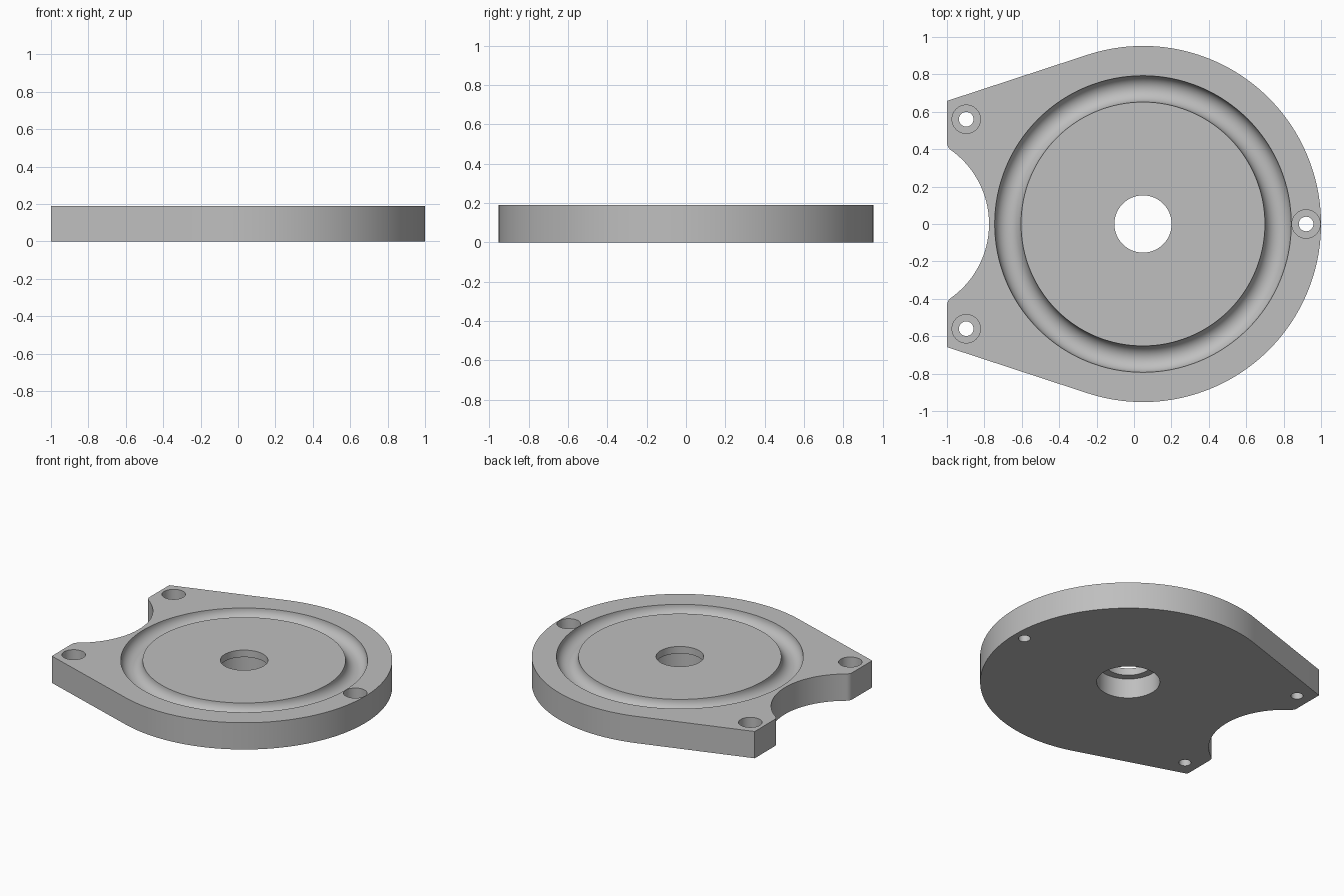
import bpy
import bmesh
from math import acos, atan2, cos, hypot, pi, radians, sin

if "Cube" in bpy.data.objects:
    bpy.data.objects.remove(bpy.data.objects["Cube"])

HEIGHT = 0.19
CX, RADIUS = 0.048, 0.952            # main disc
NOTCH_X, NOTCH_R = -1.26, 0.485      # round bite in the straight edge
FILLET = 0.05
CORNER_Y = 0.658

grey = bpy.data.materials.new("light grey")
grey.use_nodes = True
grey.diffuse_color = (0.52, 0.52, 0.52, 1)
grey.node_tree.nodes["Principled BSDF"].inputs["Base Color"].default_value = grey.diffuse_color


def arc(x, y, r, start, end, steps):
    return [(x + r * cos(start + (end - start) * i / steps),
             y + r * sin(start + (end - start) * i / steps)) for i in range(steps + 1)]


def add_object(name, bm):
    bmesh.ops.recalc_face_normals(bm, faces=bm.faces)
    mesh = bpy.data.meshes.new(name)
    bm.to_mesh(mesh)
    bm.free()
    mesh.materials.append(grey)
    obj = bpy.data.objects.new(name, mesh)
    bpy.context.collection.objects.link(obj)
    return obj


def prism(name, outline, bottom, top):
    bm = bmesh.new()
    face = bm.faces.new([bm.verts.new((x, y, bottom)) for x, y in outline])
    ext = bmesh.ops.extrude_face_region(bm, geom=[face])
    verts = [g for g in ext["geom"] if isinstance(g, bmesh.types.BMVert)]
    bmesh.ops.translate(bm, verts=verts, vec=(0, 0, top - bottom))
    return add_object(name, bm)


def cylinder(name, x, y, r, bottom, top, steps=64):
    return prism(name, arc(x, y, r, 0, 2 * pi, steps)[:-1], bottom, top)


def cut(target, cutter):
    cutter.hide_render = True
    mod = target.modifiers.new("cut", "BOOLEAN")
    mod.operation, mod.solver, mod.object = "DIFFERENCE", "EXACT", cutter
    bpy.context.view_layer.objects.active = target
    bpy.ops.object.modifier_apply(modifier=mod.name)
    bpy.data.objects.remove(cutter)


# Plate outline: disc, tangent sides, straight edge, rounded notch
tangent = atan2(CORNER_Y, -1 - CX) - acos(RADIUS / hypot(1 + CX, CORNER_Y))
fx = -1 + FILLET
fy = ((NOTCH_R + FILLET) ** 2 - (fx - NOTCH_X) ** 2) ** 0.5
notch_angle = atan2(fy, fx - NOTCH_X)
outline = arc(CX, 0, RADIUS, -tangent, tangent, 120)
outline.append((-1, CORNER_Y))
outline += arc(fx, fy, FILLET, pi, pi + notch_angle, 8)
outline += arc(NOTCH_X, 0, NOTCH_R, notch_angle, -notch_angle, 40)[1:-1]
outline += arc(fx, -fy, FILLET, pi - notch_angle, pi, 8)
outline.append((-1, -CORNER_Y))
plate = prism("mounting_plate", outline, 0, HEIGHT)

# Round-bottomed ring groove
bm = bmesh.new()
section = [bm.verts.new((CX + 0.7225 + x, 0, HEIGHT + z))
           for x, z in arc(0, 0, 0.0705, 0, 2 * pi, 32)[:-1]]
edges = [bm.edges.new((a, b)) for a, b in zip(section, section[1:] + section[:1])]
bmesh.ops.spin(bm, geom=section + edges, cent=(CX, 0, 0), axis=(0, 0, 1),
               angle=2 * pi, steps=128, use_merge=True)
bmesh.ops.remove_doubles(bm, verts=bm.verts, dist=0.0001)
cut(plate, add_object("groove_cutter", bm))

# Centre hole, widened from below
cut(plate, cylinder("centre_hole_cutter", CX, 0, 0.153, -0.1, HEIGHT + 0.1))
cut(plate, cylinder("centre_recess_cutter", CX, 0, 0.203, -0.1, 0.14))

# Three screw holes, counterbored from above
for x, y in ((-0.897, 0.56), (-0.897, -0.56), (0.92, 0)):
    cut(plate, cylinder("screw_hole_cutter", x, y, 0.039, -0.1, HEIGHT + 0.1, 40))
    cut(plate, cylinder("screw_head_cutter", x, y, 0.076, 0.09, HEIGHT + 0.1, 40))

bpy.ops.object.select_all(action="DESELECT")
plate.select_set(True)
bpy.context.view_layer.objects.active = plate
bpy.ops.object.shade_smooth_by_angle(angle=radians(30))
